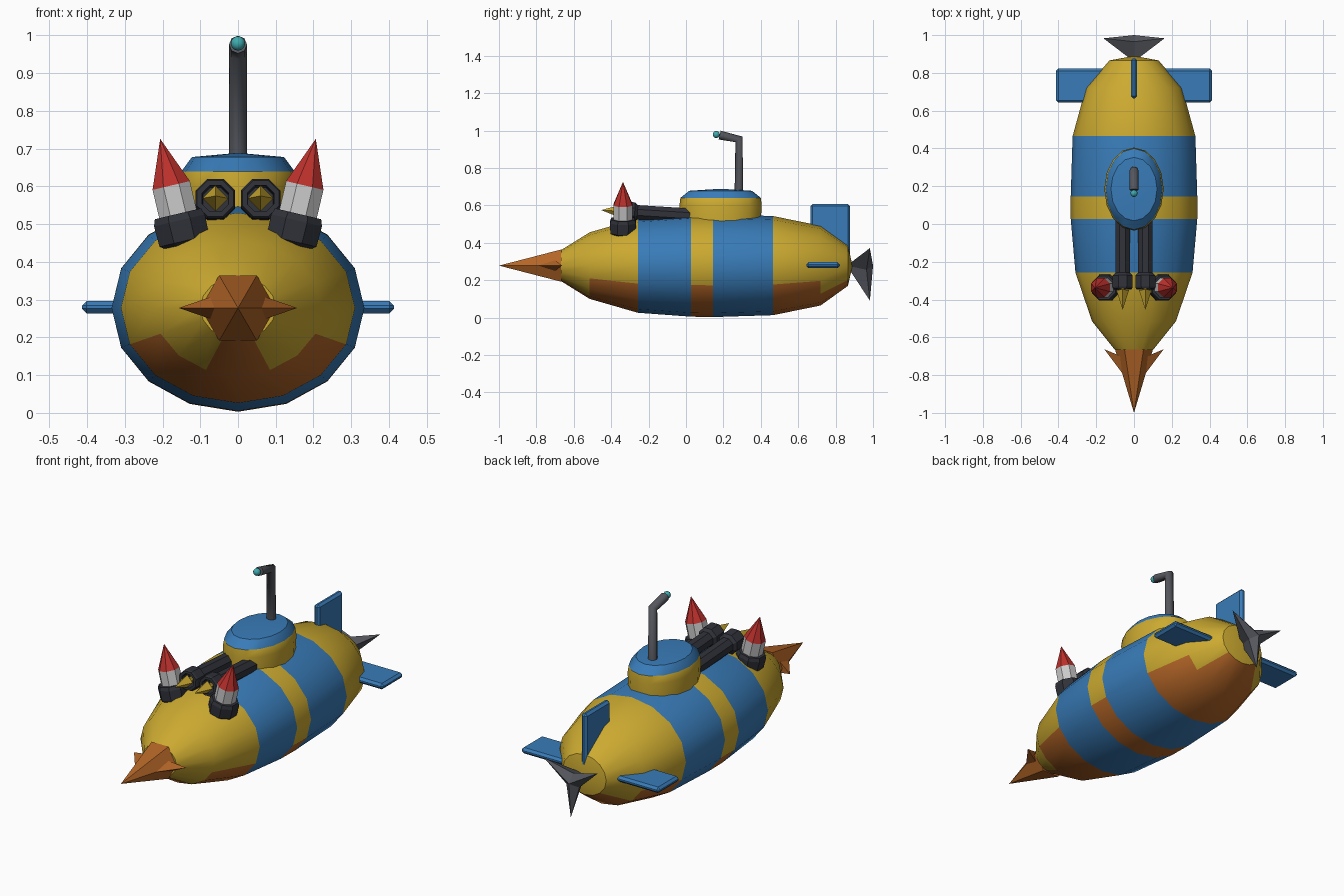
import bpy, bmesh
from math import cos, sin, pi
from mathutils import Matrix, Vector

if "Cube" in bpy.data.objects:
    bpy.data.objects.remove(bpy.data.objects["Cube"])


def material(name, rgb):
    m = bpy.data.materials.new(name)
    m.diffuse_color = (*rgb, 1)
    m.use_nodes = True
    m.node_tree.nodes["Principled BSDF"].inputs["Base Color"].default_value = m.diffuse_color
    return m


YELLOW = material("yellow", (0.6, 0.4, 0.03))
BLUE = material("blue", (0.04, 0.2, 0.48))
ORANGE = material("orange", (0.45, 0.13, 0.02))
DARK = material("dark_metal", (0.03, 0.032, 0.042))
STEEL = material("steel", (0.09, 0.095, 0.11))
RED = material("red", (0.5, 0.03, 0.025))
WHITE = material("white", (0.65, 0.65, 0.62))
TEAL = material("teal", (0.05, 0.4, 0.42))
CZ = 0.278  # height of the hull axis
ALONG_Y = Matrix(((1, 0, 0, 0), (0, 0, 1, 0), (0, 1, 0, CZ), (0, 0, 0, 1)))


def finish(name, bm, mats, smooth=False):
    bmesh.ops.recalc_face_normals(bm, faces=bm.faces)
    me = bpy.data.meshes.new(name)
    bm.to_mesh(me)
    bm.free()
    for m in mats:
        me.materials.append(m)
    ob = bpy.data.objects.new(name, me)
    bpy.context.collection.objects.link(ob)
    if smooth:
        bpy.ops.object.select_all(action='DESELECT')
        ob.select_set(True)
        bpy.context.view_layer.objects.active = ob
        bpy.ops.object.shade_smooth_by_angle(angle=0.6)
    return ob


def loft(name, rings, n, matrix, mats, pick=lambda i, j: 0, phase=0, smooth=False):
    """Rings (t, rx, ry) along local z; a zero radius makes a point."""
    bm = bmesh.new()
    loops = []
    for t, rx, ry in rings:
        if rx == 0:
            loops.append([bm.verts.new((0, 0, t))] * n)
        else:
            ang = [2 * pi * j / n + phase for j in range(n)]
            loops.append([bm.verts.new((rx * cos(a), ry * sin(a), t)) for a in ang])
    for i in range(len(loops) - 1):
        a, b = loops[i], loops[i + 1]
        for j in range(n):
            k = (j + 1) % n
            corners = list(dict.fromkeys((a[j], a[k], b[k], b[j])))
            bm.faces.new(corners).material_index = pick(i, j)
    for i, end in ((0, loops[0]), (len(loops) - 2, loops[-1])):
        if len(set(end)) > 1:
            bm.faces.new(end).material_index = pick(i, 0)
    bm.transform(matrix)
    return finish(name, bm, mats, smooth)


def aim(start, direction):
    q = Vector(direction).to_track_quat('Z', 'Y')
    return Matrix.Translation(start) @ q.to_matrix().to_4x4()


def plate(name, lo, hi, bevel):
    bm = bmesh.new()
    bmesh.ops.create_cube(bm, size=1)
    lo, hi = Vector(lo), Vector(hi)
    bm.transform(Matrix.Translation((lo + hi) / 2) @ Matrix.Diagonal((*(hi - lo), 1)))
    ob = finish(name, bm, [BLUE])
    mod = ob.modifiers.new("bevel", 'BEVEL')
    mod.width, mod.segments = bevel, 1


# Hull with painted bands and an orange belly
hull = [(-0.668, 0.1, 0.083), (-0.515, 0.222, 0.178), (-0.257, 0.31, 0.252),
        (0.027, 0.335, 0.273), (0.145, 0.335, 0.275), (0.465, 0.325, 0.265),
        (0.72, 0.255, 0.213), (0.866, 0.13, 0.108), (0.89, 0, 0)]
belly = {0: (11, 12), 1: (9, 14), 3: (9, 14), 5: (9, 14), 6: (10, 13)}


def hull_paint(i, j):
    if i in (2, 4):
        return 1
    lo, hi = belly.get(i, (99, 0))
    return 2 if lo <= j <= hi else 0


loft("hull", hull, 16, ALONG_Y, [YELLOW, BLUE, ORANGE], hull_paint, smooth=True)

# Nose drill and its side barbs
loft("nose_drill", [(-0.665, 0.1, 0.1), (-1, 0, 0)], 6, ALONG_Y, [ORANGE])
for s in (-1, 1):
    bm = bmesh.new()
    pts = [(0.04, -0.82, 0), (0.07, -0.7, 0.03), (0.07, -0.7, -0.03), (0.157, -0.663, 0)]
    v = [bm.verts.new((s * x, y, CZ + z)) for x, y, z in pts]
    for f in ((0, 1, 2), (0, 1, 3), (0, 2, 3), (1, 2, 3)):
        bm.faces.new([v[k] for k in f])
    finish("drill_barb", bm, [ORANGE])

# Conning tower
loft("conning_tower", [(0.49, 0.152, 0.213), (0.6, 0.157, 0.22), (0.64, 0.15, 0.215),
                       (0.678, 0.122, 0.168), (0.689, 0, 0)], 16,
     Matrix.Translation((0, 0.185, 0)), [YELLOW, BLUE],
     lambda i, j: int(i > 1), smooth=True)

# Periscope tube and lens
cu = bpy.data.curves.new("periscope", 'CURVE')
cu.dimensions = '3D'
cu.bevel_depth, cu.bevel_resolution, cu.use_fill_caps = 0.024, 2, True
sp = cu.splines.new('POLY')
sp.points.add(2)
for p, co in zip(sp.points, ((0.283, 0.62), (0.283, 0.953), (0.18, 0.976))):
    p.co = (0, *co, 1)
cu.materials.append(STEEL)
bpy.context.collection.objects.link(bpy.data.objects.new("periscope", cu))
bm = bmesh.new()
bmesh.ops.create_uvsphere(bm, u_segments=12, v_segments=8, radius=0.019,
                          matrix=Matrix.Translation((0, 0.162, 0.979)))
finish("periscope_lens", bm, [TEAL], smooth=True)

for s in (-1, 1):
    # Harpoon gun: barrel, hollow muzzle, barbed tip
    gun = aim((s * 0.06, 0.02, 0.545), (0, -0.3, 0.019))
    barrel = [(0, 0.042), (0.28, 0.042), (0.295, 0.057), (0.355, 0.057),
              (0.365, 0.052), (0.365, 0.038), (0.3, 0.036)]
    loft("gun_barrel", [(t, r, r) for t, r in barrel], 8, gun, [DARK], phase=pi / 8)
    loft("harpoon_shaft", [(0.3, 0.012, 0.012), (0.39, 0.012, 0.012)], 6, gun, [YELLOW])
    loft("harpoon_tip", [(0.37, 0.034, 0.034), (0.475, 0, 0)], 4, gun, [YELLOW])

    # Rocket standing in its launch pod
    rocket = aim((s * 0.139, -0.337, 0.442), (s * 0.23, 0, 0.973))
    pod = [(0, 0.052), (0.014, 0.073), (0.07, 0.075), (0.088, 0.068), (0.088, 0.05)]
    loft("rocket_pod", [(t, r, r) for t, r in pod], 8, rocket, [DARK], phase=pi / 8)
    body = [(0.06, 0.055), (0.165, 0.055), (0.292, 0)]
    loft("rocket", [(t, r, r) for t, r in body], 8, rocket, [WHITE, RED],
         lambda i, j: i, phase=pi / 8)

    # Side fin
    x0, x1 = sorted((s * 0.15, s * 0.413))
    plate("side_fin", (x0, 0.643, 0.264), (x1, 0.823, 0.296), 0.012)

# Tail fin
plate("tail_fin", (-0.017, 0.665, 0.3), (0.017, 0.877, 0.608), 0.012)

# Three-pointed propeller
bm = bmesh.new()
front = bm.verts.new((0, 0.86, CZ))
back = bm.verts.new((0, 1.0, CZ))
rim = []
for k in range(6):
    a = pi / 6 + k * pi / 3
    r, y = ((0.187, 0.983), (0.045, 0.965))[k % 2]
    rim.append(bm.verts.new((r * cos(a), y, CZ + r * sin(a))))
for k in range(6):
    for tip in (front, back):
        bm.faces.new((rim[k], rim[(k + 1) % 6], tip))
finish("propeller", bm, [STEEL])
